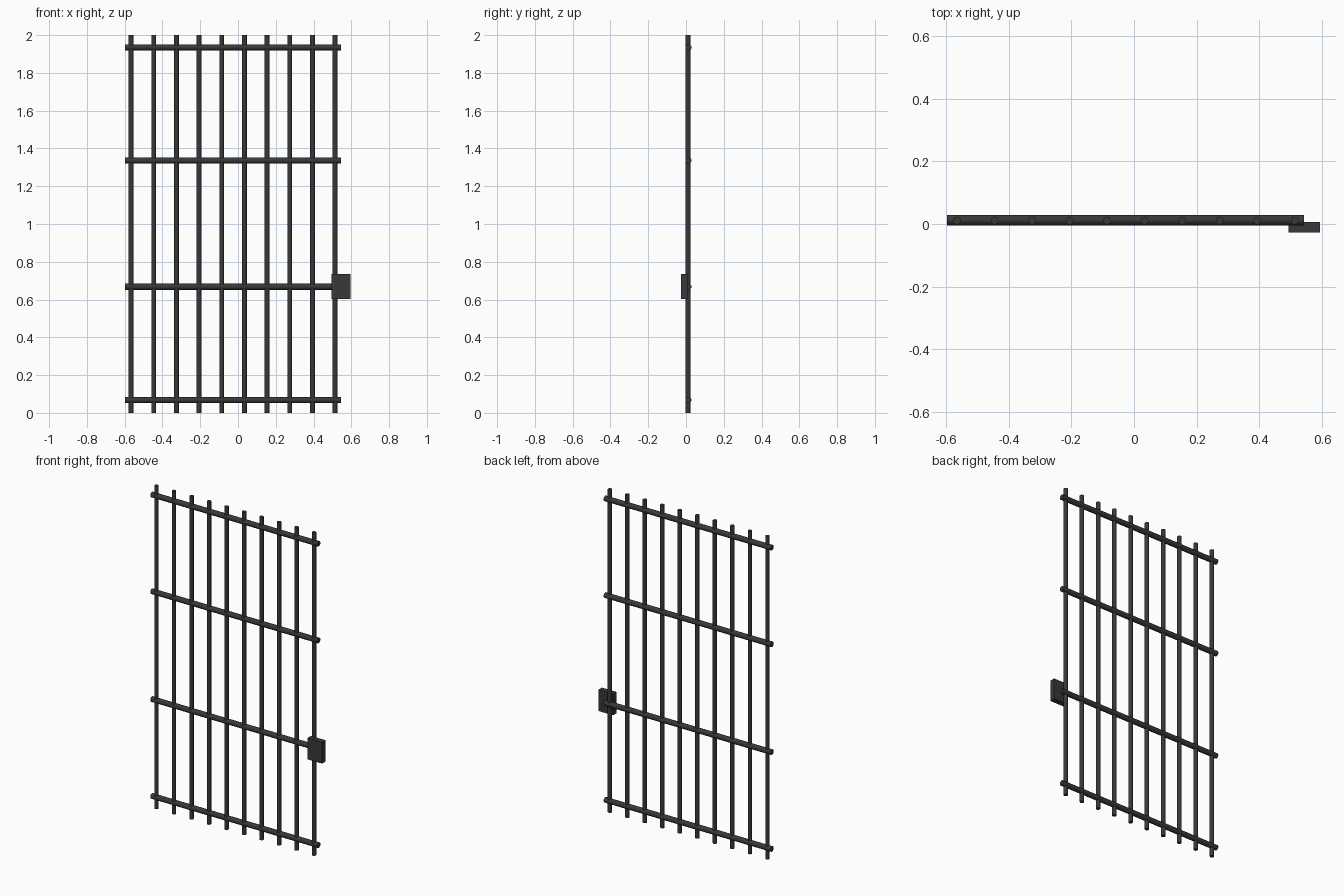
import bpy, math

if "Cube" in bpy.data.objects:
    bpy.data.objects.remove(bpy.data.objects["Cube"])

def rod(name, r, length, loc, along_x=False, sides=16):
    rot = (0, math.pi / 2, 0) if along_x else (0, 0, 0)
    bpy.ops.mesh.primitive_cylinder_add(vertices=sides, radius=r, depth=length, location=loc, rotation=rot)
    ob = bpy.context.object
    ob.name = name
    bpy.ops.object.shade_smooth_by_angle(angle=math.radians(40))
    ob.data.materials.append(iron)
    return ob

iron = bpy.data.materials.new("dark_iron")
iron.diffuse_color = (0.04, 0.04, 0.04, 1)
iron.use_nodes = True
iron.node_tree.nodes["Principled BSDF"].inputs["Base Color"].default_value = iron.diffuse_color

# Upright bars
for i in range(10):
    rod(f"upright_bar_{i + 1}", 0.0125, 2.0, (-0.566 + i * 0.12, 0.011, 1.0))

# Cross rails
for i, z in enumerate((0.068, 0.668, 1.336, 1.935)):
    rod(f"cross_rail_{i + 1}", 0.0165, 1.143, (-0.027, 0.0125, z), True)

# Lock box
bpy.ops.mesh.primitive_cube_add(size=1, location=(0.545, -0.01, 0.668))
lock = bpy.context.object
lock.name = "lock_box"
lock.scale = (0.1, 0.034, 0.132)
lock.data.materials.append(iron)
